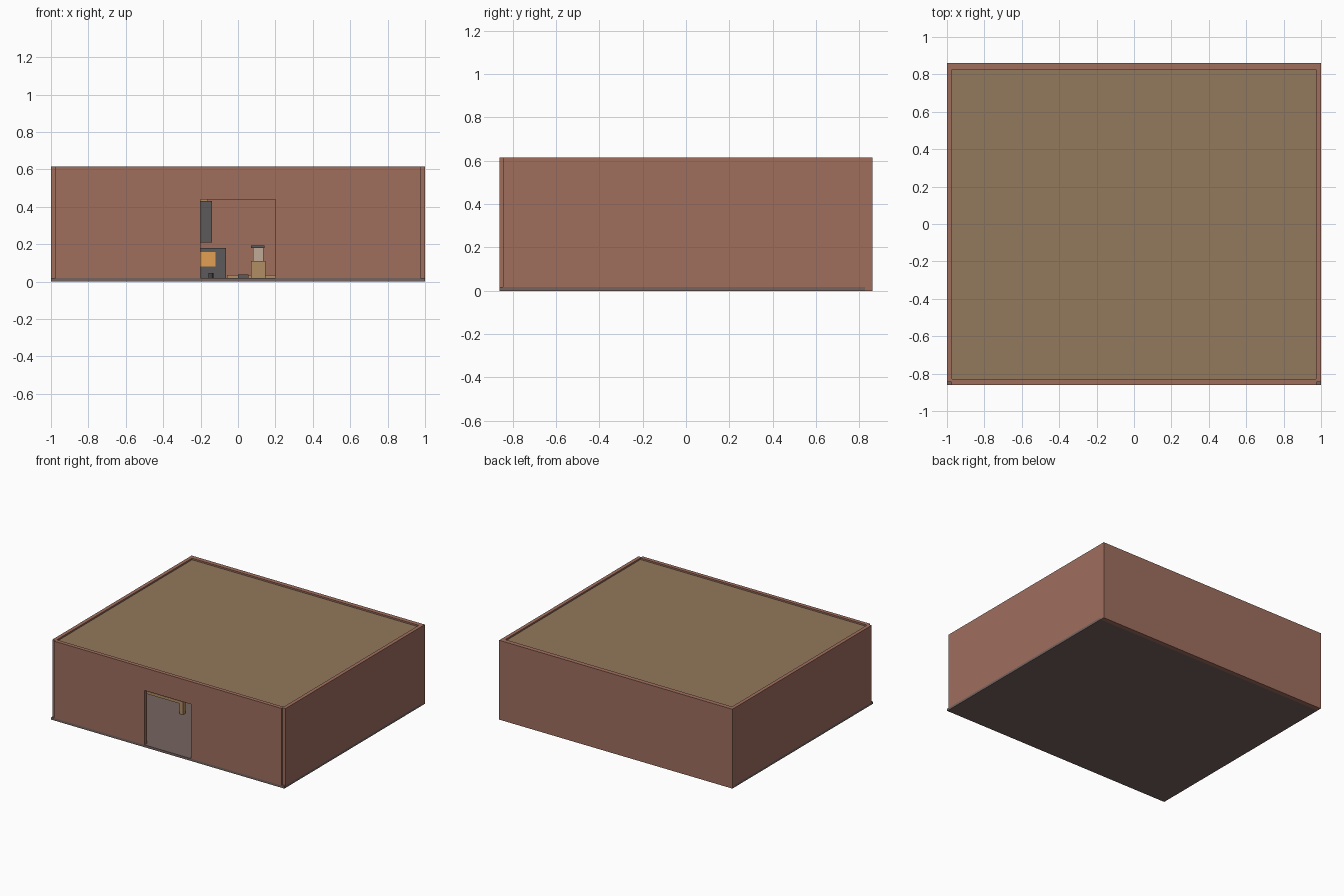
import bpy, bmesh, math

if "Cube" in bpy.data.objects:
    bpy.data.objects.remove(bpy.data.objects["Cube"])


def material(name, r, g, b):
    # displayed colour (0-255) to linear
    m = bpy.data.materials.new(name)
    m.diffuse_color = (*[(c / 255) ** 2.2 for c in (r, g, b)], 1)
    m.use_nodes = True
    m.node_tree.nodes["Principled BSDF"].inputs["Base Color"].default_value = m.diffuse_color
    return m


BRICK = material("brick", 158, 110, 94)
ROOF = material("roof_boards", 145, 120, 92)
STONE = material("floor_stone", 116, 100, 96)
IRON = material("dark_iron", 92, 90, 90)
STEEL = material("pale_steel", 190, 170, 150)
WOOD = material("wood", 176, 140, 100)
EMBER = material("ember", 226, 158, 84)


def finish(bm, name, mat):
    me = bpy.data.meshes.new(name)
    bm.normal_update()
    bm.to_mesh(me)
    bm.free()
    me.materials.append(mat)
    ob = bpy.data.objects.new(name, me)
    bpy.context.collection.objects.link(ob)
    return ob


def box(name, x, y, z, mat):
    bm = bmesh.new()
    bmesh.ops.create_cube(bm, size=1)
    for v in bm.verts:
        for i, (lo, hi) in enumerate((x, y, z)):
            v.co[i] = hi if v.co[i] > 0 else lo
    return finish(bm, name, mat)


def cylinder(name, r, x, y, z0, z1, mat, sides=8):
    bm = bmesh.new()
    bmesh.ops.create_cone(bm, cap_ends=True, segments=sides, radius1=r,
                          radius2=r, depth=z1 - z0)
    bmesh.ops.translate(bm, verts=bm.verts, vec=(x, y, (z0 + z1) / 2))
    return finish(bm, name, mat)


# shell: floor, walls and sunken flat roof
H, F = 0.615, 0.018
box("floor", (-1, 1), (-0.86, 0.825), (0, F), STONE)
box("back_wall", (-1, 1), (0.825, 0.86), (0, H), BRICK)
for s, side in ((-1, "left"), (1, "right")):
    a, b = sorted((s * 0.972, s))
    box(side + "_wall", (a, b), (-0.845, 0.825), (F, H), BRICK)
    a, b = sorted((s * 0.2, s * 0.975))
    box(side + "_front_wall", (a, b), (-0.86, -0.83), (F, H), BRICK)
box("door_lintel", (-0.2, 0.2), (-0.86, -0.83), (0.44, H), BRICK)
box("roof", (-0.973, 0.973), (-0.847, 0.852), (0.58, 0.603), ROOF)

# forge with fire opening and hanging flue
box("forge", (-0.42, -0.065), (0.45, 0.8), (F, 0.18), IRON)
box("forge_fire", (-0.36, -0.12), (0.445, 0.46), (0.08, 0.157), EMBER)
box("flue", (-0.35, -0.138), (0.5, 0.75), (0.21, 0.43), IRON)
box("flue_collar", (-0.3, -0.16), (0.53, 0.72), (0.43, 0.58), WOOD)

# anvil on a stump
box("stump", (0.07, 0.147), (0.1, 0.18), (F, 0.11), WOOD)
box("anvil_waist", (0.08, 0.136), (0.11, 0.17), (0.11, 0.18), STEEL)
box("anvil_top", (0.07, 0.143), (0.08, 0.2), (0.18, 0.192), IRON)

# low planks and iron bar on the floor
box("floor_plank", (-0.06, 0.2), (0.6, 0.7), (F, 0.034), WOOD)
box("iron_bar", (0, 0.056), (0.3, 0.45), (F, 0.037), IRON)
cylinder("bucket", 0.014, -0.145, 0.3, F, 0.045, IRON)

# workbench left of the doorway
box("bench_top", (-0.66, -0.26), (-0.3, -0.12), (0.1, 0.12), WOOD)
for x in (-0.64, -0.28):
    for y in (-0.28, -0.14):
        box("bench_leg", (x - 0.015, x + 0.015), (y - 0.015, y + 0.015),
            (F, 0.1), WOOD)
